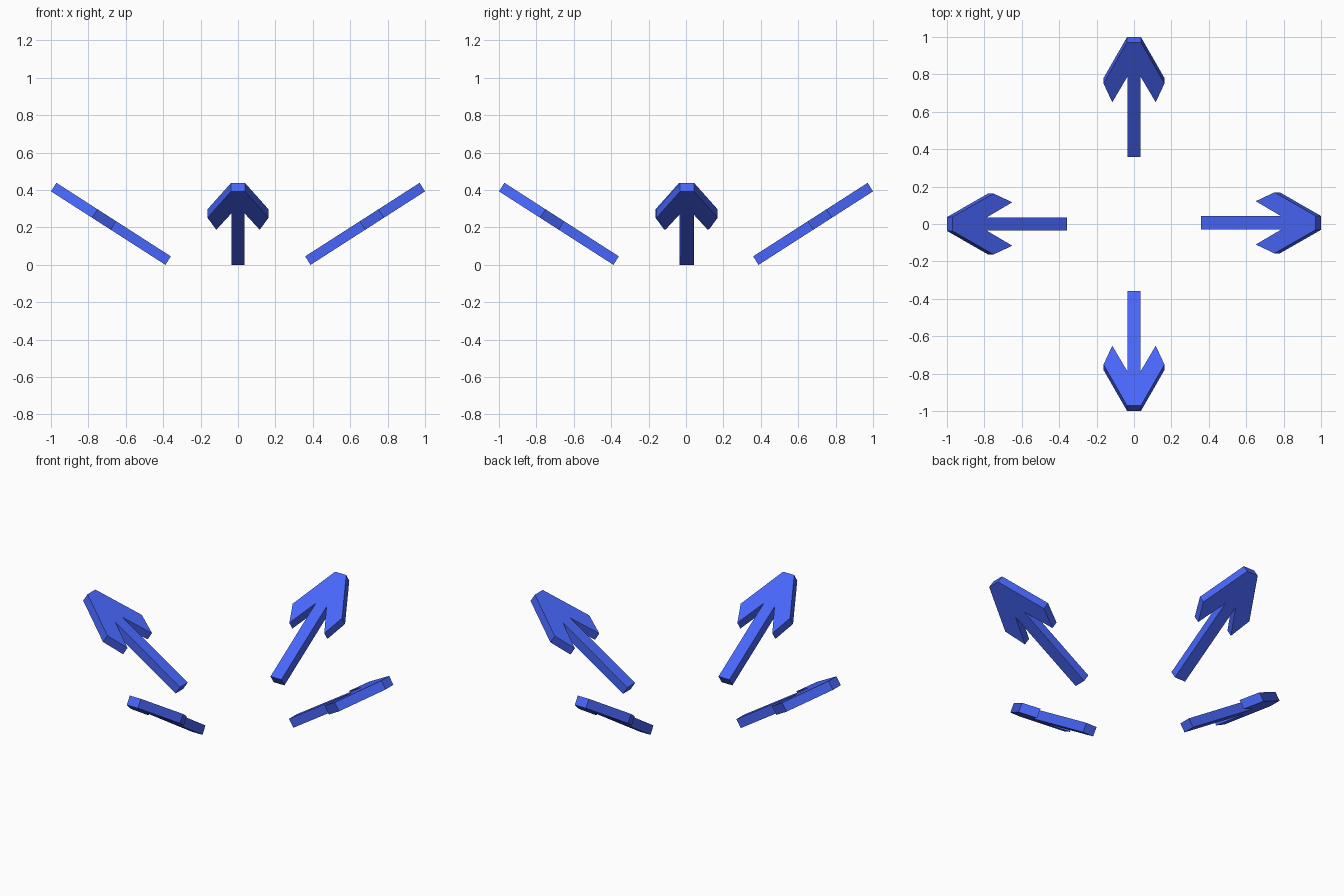
import bpy, bmesh, math
from mathutils import Matrix, Vector

if "Cube" in bpy.data.objects:
    bpy.data.objects.remove(bpy.data.objects["Cube"])

THICK = 0.054
START = Vector((0.388, 0, 0))            # lower inner edge of an arrow
TIP = Vector((1.0, 0, 0.393))            # lower outer edge of an arrow
LENGTH = (TIP - START).length
TILT = math.atan2(TIP.z - START.z, TIP.x - START.x)

blue = bpy.data.materials.new("blue")
blue.diffuse_color = (0.064, 0.133, 0.95, 1)
blue.use_nodes = True
blue.node_tree.nodes["Principled BSDF"].inputs["Base Color"].default_value = blue.diffuse_color

# Half outline of the arrow: (distance along shaft, half width)
half = [(0, 0.036), (0.508, 0.036), (0.347, 0.116), (0.466, 0.163), (LENGTH, 0.037)]
outline = half + [(u, -v) for u, v in reversed(half)]


def arrow(name, turn, shift=0.0):
    bm = bmesh.new()
    face = bm.faces.new([bm.verts.new((u, v, 0)) for u, v in outline])
    ext = bmesh.ops.extrude_face_region(bm, geom=[face])
    top = [g for g in ext["geom"] if isinstance(g, bmesh.types.BMVert)]
    bmesh.ops.translate(bm, verts=top, vec=(0, 0, THICK))
    # Tilt upward, move away from the centre, then turn into place
    bm.transform(Matrix.Rotation(math.radians(turn), 4, 'Z')
                 @ Matrix.Translation(START + Vector((0, shift, 0)))
                 @ Matrix.Rotation(-TILT, 4, 'Y'))
    bmesh.ops.recalc_face_normals(bm, faces=bm.faces)
    mesh = bpy.data.meshes.new(name)
    bm.to_mesh(mesh)
    bm.free()
    mesh.materials.append(blue)
    bpy.context.collection.objects.link(bpy.data.objects.new(name, mesh))


# Four arrows pointing outward and up
arrow("arrow_right", 0, 0.006)
arrow("arrow_back", 90)
arrow("arrow_left", 180)
arrow("arrow_front", 270)
